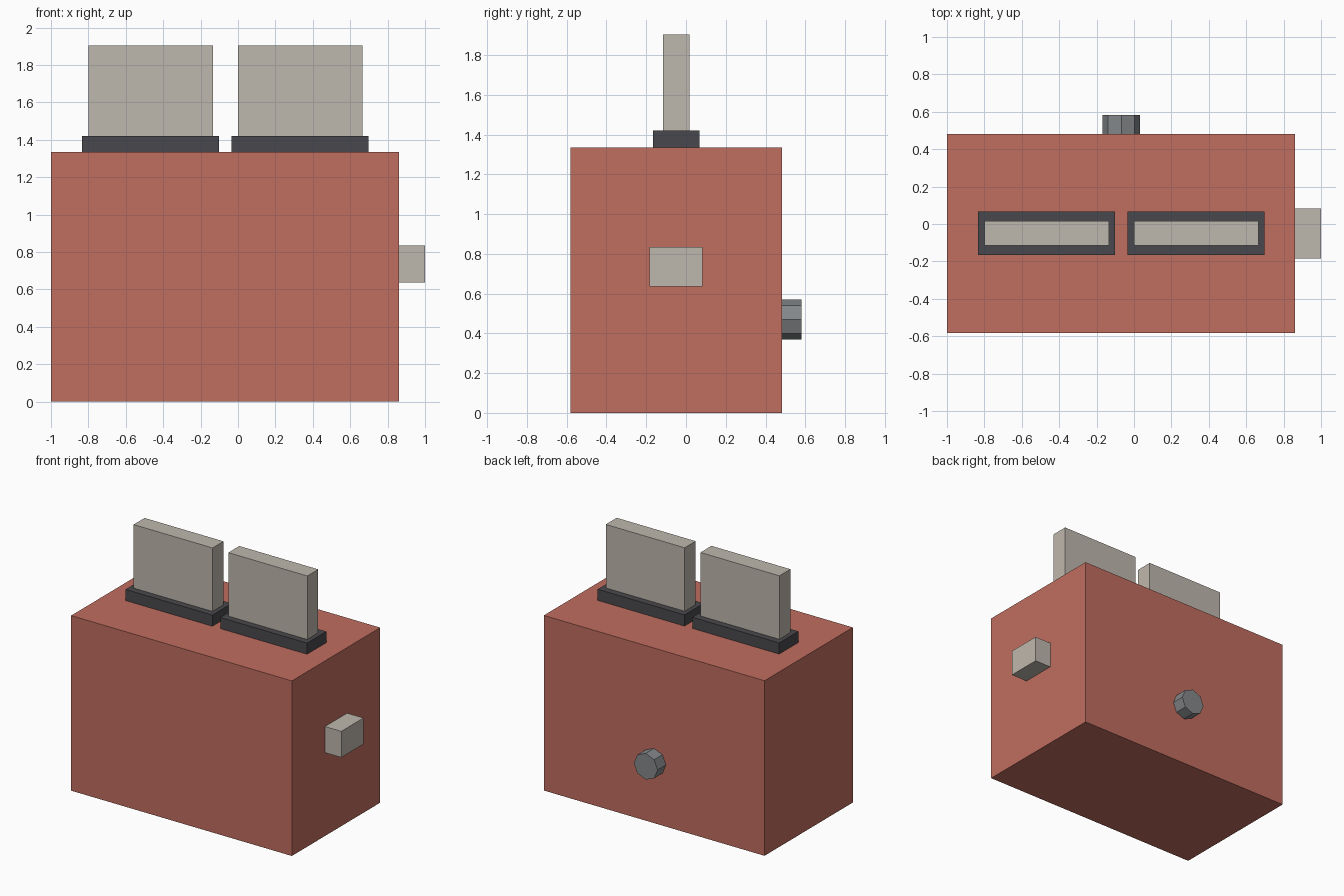
import bpy
import bmesh
import math
from mathutils import Matrix

cube = bpy.data.objects.get("Cube")
if cube:
    bpy.data.objects.remove(cube, do_unlink=True)


def material(name, srgb):
    """Flat material from 0-255 sRGB values, stored as linear."""
    lin = [((c / 255 + 0.055) / 1.055) ** 2.4 for c in srgb]
    m = bpy.data.materials.new(name)
    m.use_nodes = True
    m.diffuse_color = (*lin, 1)
    bsdf = m.node_tree.nodes["Principled BSDF"]
    bsdf.inputs["Base Color"].default_value = (*lin, 1)
    bsdf.inputs["Roughness"].default_value = 0.8
    return m


RED = material("brick red", (192, 109, 95))
CREAM = material("warm light grey", (191, 184, 173))
DARK = material("charcoal", (73, 73, 77))
STEEL = material("steel grey", (132, 135, 138))


def add_object(name, bm, mat):
    mesh = bpy.data.meshes.new(name)
    bm.to_mesh(mesh)
    bm.free()
    mesh.materials.append(mat)
    ob = bpy.data.objects.new(name, mesh)
    bpy.context.collection.objects.link(ob)
    return ob


def box(name, x, y, z, mat):
    """Box spanning the given (low, high) ranges."""
    bm = bmesh.new()
    spans = (x, y, z)
    centre = [(a + b) / 2 for a, b in spans]
    size = [b - a for a, b in spans]
    bmesh.ops.create_cube(bm, size=1, matrix=Matrix.Translation(centre) @ Matrix.Diagonal((*size, 1)))
    return add_object(name, bm, mat)


# Main housing
BODY_TOP = 1.335
box("toaster_body", (-1.0, 0.862), (-0.582, 0.482), (0, BODY_TOP), RED)

# Two slot collars, each holding a slice
for side, cx in (("right", -0.467), ("left", 0.332)):
    box(f"{side}_slot_collar", (cx - 0.366, cx + 0.366), (-0.165, 0.067),
        (BODY_TOP, 1.42), DARK)
    box(f"{side}_bread_slice", (cx - 0.333, cx + 0.333), (-0.115, 0.017),
        (BODY_TOP, 1.904), CREAM)

# Push-down lever on the left end
box("lever", (0.862, 1.0), (-0.184, 0.084), (0.636, 0.835), CREAM)

# Eight-sided dial on the back
bm = bmesh.new()
bmesh.ops.create_cone(
    bm, cap_ends=True, segments=8, radius1=0.1, radius2=0.1, depth=0.1,
    matrix=Matrix.Translation((-0.068, 0.532, 0.47)) @ Matrix.Rotation(math.pi / 2, 4, "X"))
add_object("dial", bm, STEEL)
